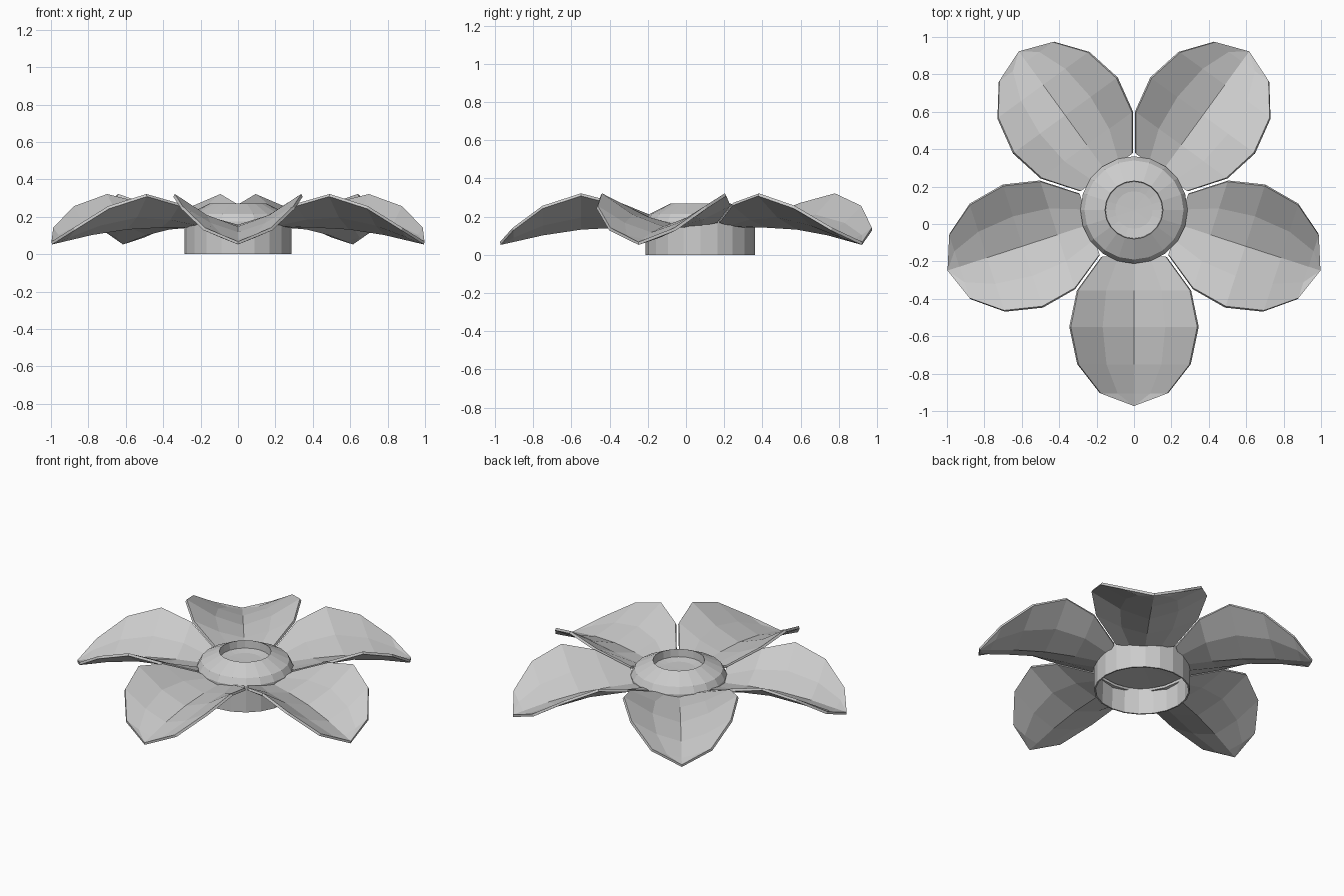
import bpy
import bmesh
from math import cos, sin, pi, radians

cube = bpy.data.objects.get("Cube")
if cube:
    bpy.data.objects.remove(cube, do_unlink=True)

CENTER_Y = 0.075
PETALS = 5
SIDES = 20

grey = bpy.data.materials.new("light_grey")
grey.use_nodes = True
grey.diffuse_color = (0.6, 0.6, 0.6, 1)
grey.node_tree.nodes["Principled BSDF"].inputs["Base Color"].default_value = (0.6, 0.6, 0.6, 1)


def finish(name, bm):
    bmesh.ops.recalc_face_normals(bm, faces=bm.faces)
    mesh = bpy.data.meshes.new(name)
    bm.to_mesh(mesh)
    bm.free()
    mesh.materials.append(grey)
    obj = bpy.data.objects.new(name, mesh)
    bpy.context.collection.objects.link(obj)
    obj.location.y = CENTER_Y
    return obj


# Petal rows: distance from centre, half width, midrib height, edge height
ROWS = [(0.25, 0.172, 0.15, 0.175), (0.43, 0.302, 0.15, 0.265),
        (0.625, 0.342, 0.14, 0.315), (0.825, 0.3, 0.11, 0.25),
        (0.98, 0.18, 0.075, 0.135)]
TIP = (1.047, 0.06)
# Cross-section: share of half width, share of edge rise
SECTION = [(-1, 1), (-0.5, 0.36), (0, 0), (0.5, 0.36), (1, 1)]


def petal(name, angle):
    bm = bmesh.new()

    def vert(r, w, z):
        return bm.verts.new((r * cos(angle) - w * sin(angle),
                             r * sin(angle) + w * cos(angle), z))

    rows = [[vert(r, half * s, mid + (edge - mid) * rise) for s, rise in SECTION]
            for r, half, mid, edge in ROWS]
    for a, b in zip(rows, rows[1:]):
        for i in range(len(SECTION) - 1):
            bm.faces.new((a[i], b[i], b[i + 1], a[i + 1]))
    tip = vert(TIP[0], 0, TIP[1])
    for a, b in zip(rows[-1], rows[-1][1:]):
        bm.faces.new((a, tip, b))
    obj = finish(name, bm)
    solid = obj.modifiers.new("thickness", 'SOLIDIFY')
    solid.thickness = 0.016
    solid.offset = 0


for k in range(PETALS):
    petal(f"petal_{k + 1}", radians(-90) + k * 2 * pi / PETALS)

# Hub: open tube below, sloped collar and shallow round recess on top
PROFILE = [(0, 0.18), (0.275, 0.17), (0.278, 0), (0.287, 0), (0.287, 0.175),
           (0.265, 0.215), (0.155, 0.27), (0.152, 0.22), (0.1, 0.212), (0, 0.21)]
bm = bmesh.new()
points = [bm.verts.new((r, 0, z)) for r, z in PROFILE]
edges = [bm.edges.new(pair) for pair in zip(points, points[1:])]
bmesh.ops.spin(bm, geom=points + edges, cent=(0, 0, 0), axis=(0, 0, 1),
               angle=2 * pi, steps=SIDES, use_merge=True)
bmesh.ops.remove_doubles(bm, verts=bm.verts, dist=0.0005)
finish("hub", bm)
